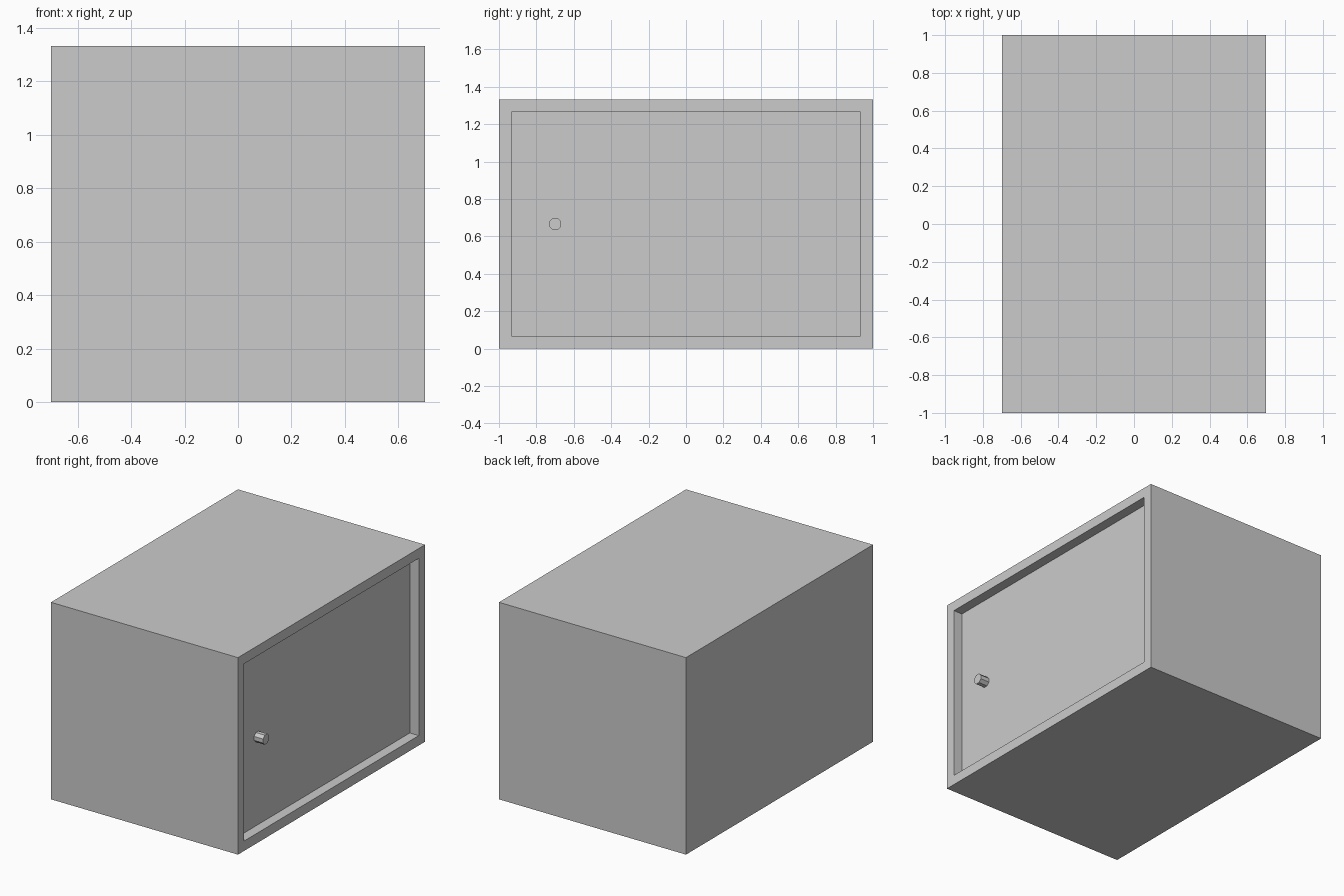
import bpy, bmesh, math
from mathutils import Matrix, Vector

if "Cube" in bpy.data.objects:
    bpy.data.objects.remove(bpy.data.objects["Cube"])

W, D, H = 1.4, 2.0, 1.333   # overall size
T = 0.067                   # frame width and recess depth


def finish(name, bm):
    bmesh.ops.recalc_face_normals(bm, faces=bm.faces)
    mesh = bpy.data.meshes.new(name)
    bm.to_mesh(mesh)
    bm.free()
    obj = bpy.data.objects.new(name, mesh)
    bpy.context.collection.objects.link(obj)
    return obj


# Cabinet body with the door panel recessed into the +x side
bm = bmesh.new()
bmesh.ops.create_cube(bm, size=1, matrix=Matrix.Translation((0, 0, H / 2)) @ Matrix.Diagonal((W, D, H, 1)))
bm.normal_update()
door = max(bm.faces, key=lambda f: f.normal.x)
bmesh.ops.inset_region(bm, faces=[door], thickness=T, use_even_offset=True)
panel = bmesh.ops.extrude_discrete_faces(bm, faces=[door])["faces"][0]
bmesh.ops.translate(bm, verts=panel.verts, vec=Vector((-T, 0, 0)))
finish("cabinet_body", bm)

# Octagonal door knob, flush with the frame
bm = bmesh.new()
bmesh.ops.create_cone(
    bm, cap_ends=True, segments=8, radius1=0.035, radius2=0.035, depth=T,
    matrix=Matrix.Translation((W / 2 - T / 2, -0.7, H / 2))
    @ Matrix.Rotation(math.pi / 2, 4, 'Y') @ Matrix.Rotation(math.pi / 8, 4, 'Z'))
finish("door_knob", bm)
